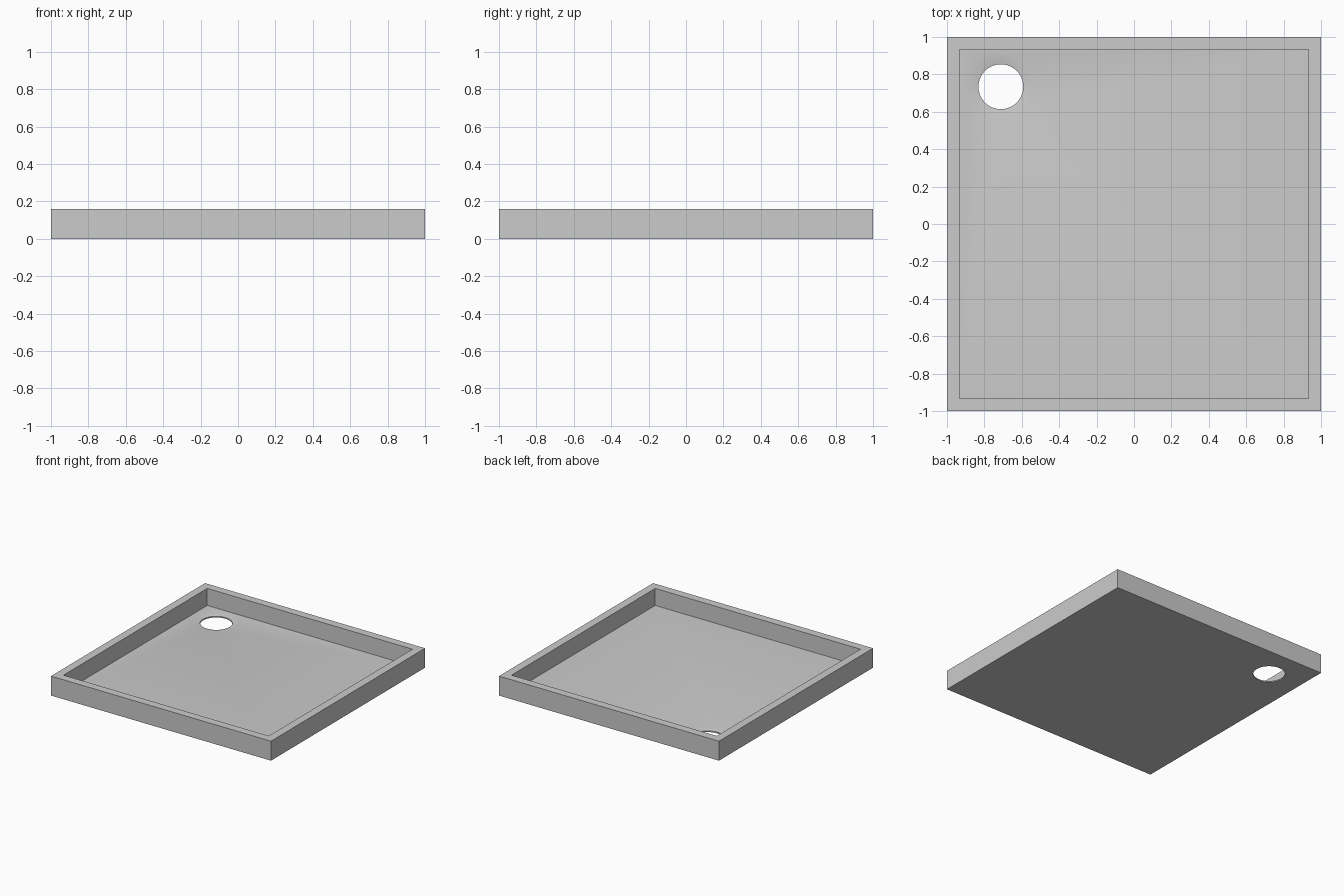
import bpy
import bmesh
import math

cube = bpy.data.objects.get("Cube")
if cube:
    bpy.data.objects.remove(cube, do_unlink=True)

HEIGHT, FLOOR = 0.16, 0.02
OUTER, INNER = 1.0, 0.933
DRAIN = (-0.712, 0.734)

# Single grey material
grey = bpy.data.materials.new("light_grey")
grey.use_nodes = True
colour = (0.6, 0.6, 0.6, 1.0)
grey.diffuse_color = colour
grey.node_tree.nodes["Principled BSDF"].inputs["Base Color"].default_value = colour

bm = bmesh.new()


def loop(points, z):
    """Closed edge loop at a given height."""
    verts = [bm.verts.new((x, y, z)) for x, y in points]
    edges = [bm.edges.new((v, verts[i - 1])) for i, v in enumerate(verts)]
    return verts, edges


def square(half, z):
    return loop([(-half, -half), (half, -half), (half, half), (-half, half)], z)


def circle(radius, z, sides=40):
    angles = [2 * math.pi * i / sides for i in range(sides)]
    return loop([(DRAIN[0] + radius * math.cos(a),
                  DRAIN[1] + radius * math.sin(a)) for a in angles], z)


def skin(loops):
    """Quads joining each loop to the next."""
    for (a, _), (b, _) in zip(loops, loops[1:]):
        for i in range(len(a)):
            bm.faces.new((a[i - 1], a[i], b[i], b[i - 1]))


# Outer walls, flat rim and inner walls
walls = [square(OUTER, 0), square(OUTER, HEIGHT),
         square(INNER, HEIGHT), square(INNER, FLOOR)]
skin(walls)

# Shallow dish around the drain and the thin edge of its hole
drain = [circle(0.175, FLOOR), circle(0.12, 0.01), circle(0.12, 0)]
skin(drain)

# Floor and underside, each with the drain left open
for outline, hole in ((walls[-1], drain[0]), (walls[0], drain[-1])):
    bmesh.ops.triangle_fill(bm, edges=outline[1] + hole[1], use_beauty=True)

bmesh.ops.recalc_face_normals(bm, faces=bm.faces[:])
mesh = bpy.data.meshes.new("shower_tray")
bm.to_mesh(mesh)
bm.free()
mesh.materials.append(grey)
tray = bpy.data.objects.new("shower_tray", mesh)
bpy.context.collection.objects.link(tray)

# Smooth the dish while keeping the walls crisp
bpy.ops.object.select_all(action="DESELECT")
tray.select_set(True)
bpy.context.view_layer.objects.active = tray
bpy.ops.object.shade_smooth_by_angle(angle=math.radians(30))
